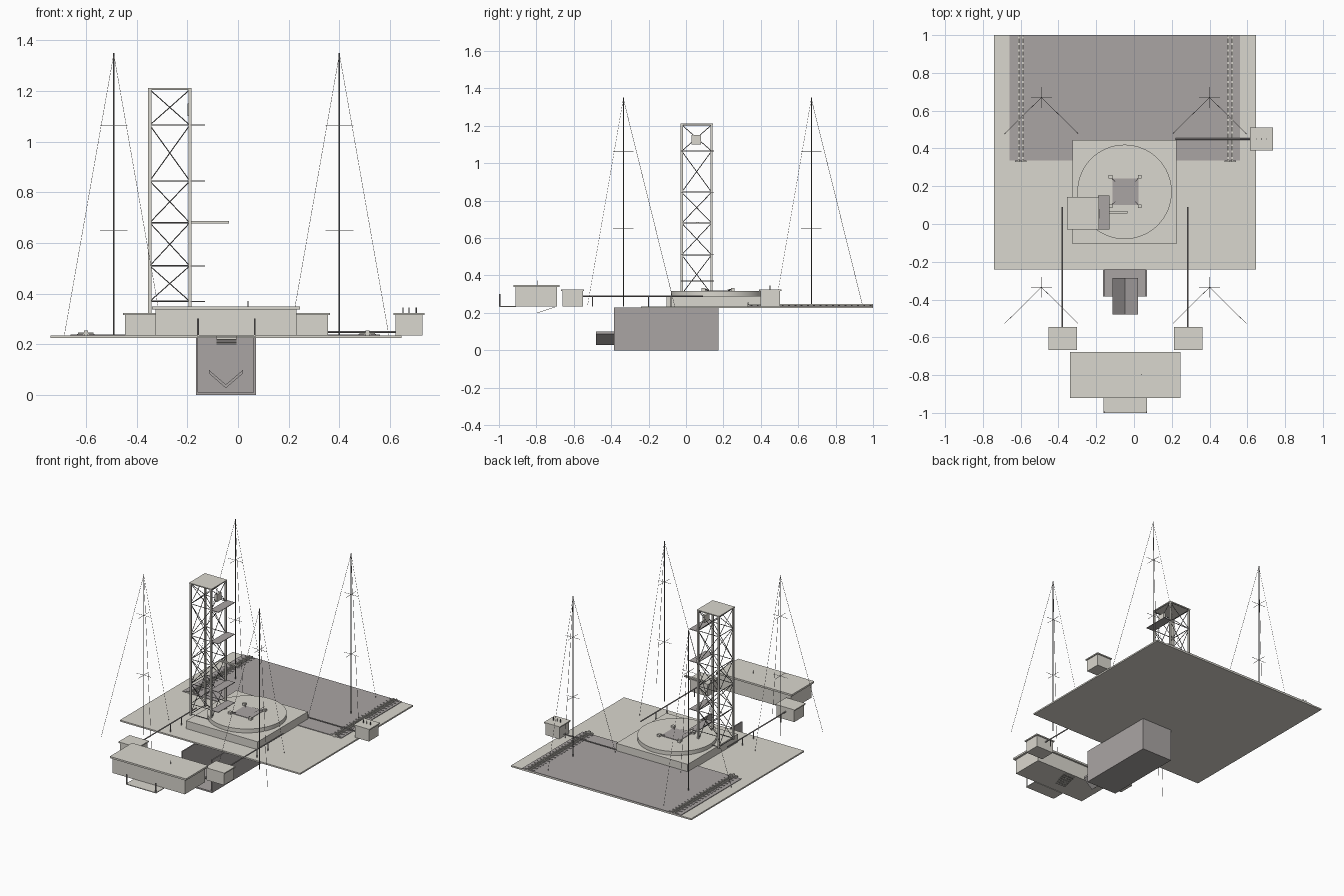
import bpy, bmesh
from mathutils import Vector

cube = bpy.data.objects.get("Cube")
if cube:
    bpy.data.objects.remove(cube, do_unlink=True)


def material(name, rgb):
    m = bpy.data.materials.new(name)
    m.use_nodes = True
    m.diffuse_color = (*rgb, 1)
    m.node_tree.nodes["Principled BSDF"].inputs["Base Color"].default_value = (*rgb, 1)
    return m


CONCRETE = material("pale concrete", (0.70, 0.68, 0.62))
ASPHALT = material("brown grey", (0.40, 0.375, 0.37))
STEEL = material("dark steel", (0.2, 0.195, 0.19))


class Part:
    """Collects boxes, rods and discs into one named object."""

    def __init__(self, name, mat):
        self.name, self.mat, self.bm = name, mat, bmesh.new()

    def box(self, x0, x1, y0, y1, z0, z1):
        verts = bmesh.ops.create_cube(self.bm, size=1)["verts"]
        for v in verts:
            v.co = Vector(((x0 + x1) / 2 + v.co.x * (x1 - x0),
                           (y0 + y1) / 2 + v.co.y * (y1 - y0),
                           (z0 + z1) / 2 + v.co.z * (z1 - z0)))
        return self

    def rod(self, a, b, r, sides=6):
        a, b = Vector(a), Vector(b)
        verts = bmesh.ops.create_cone(self.bm, cap_ends=True, segments=sides,
                                      radius1=r, radius2=r, depth=(b - a).length)["verts"]
        turn = (b - a).to_track_quat("Z", "Y")
        for v in verts:
            v.co = turn @ v.co + (a + b) / 2
        return self

    def done(self, smooth=False):
        mesh = bpy.data.meshes.new(self.name)
        self.bm.to_mesh(mesh)
        self.bm.free()
        mesh.materials.append(self.mat)
        ob = bpy.data.objects.new(self.name, mesh)
        bpy.context.collection.objects.link(ob)
        if smooth:
            bpy.ops.object.select_all(action="DESELECT")
            ob.select_set(True)
            bpy.context.view_layer.objects.active = ob
            bpy.ops.object.shade_smooth_by_angle()


GROUND = 0.235
PAD = 0.29

# Ground slab and paved rear apron
Part("ground_slab", CONCRETE).box(-0.74, 0.645, -0.24, 1, 0.225, GROUND).done()
Part("rear_apron", ASPHALT).box(-0.66, 0.56, 0.335, 1, 0.23, 0.239).done()

# Raised pad, round deck and launch mount
Part("pad_block", CONCRETE).box(-0.325, 0.225, -0.105, 0.445, GROUND, PAD).done()
Part("round_deck", CONCRETE).rod((-0.05, 0.17, PAD), (-0.05, 0.17, 0.317), 0.25, 64).done(True)
Part("mount_opening", ASPHALT).box(-0.115, 0.025, 0.1, 0.24, 0.316, 0.32).done()
clamps = Part("hold_down_clamps", CONCRETE)
arms = Part("clamp_arms", ASPHALT)
for sx in (-1, 1):
    for sy in (-1, 1):
        x, y = -0.047 + sx * 0.078, 0.172 + sy * 0.078
        clamps.box(x - 0.01, x + 0.01, y - 0.01, y + 0.01, 0.317, 0.332)
        arms.rod((x, y, 0.327), (x - sx * 0.025, y - sy * 0.025, 0.322), 0.003)
clamps.done()
arms.done()

# Flame trench: open at the front, and at the top beyond the slab
trench = Part("flame_trench", ASPHALT)
trench.box(-0.165, 0.07, -0.385, 0.175, 0, 0.01)
trench.box(-0.165, -0.157, -0.385, 0.175, 0.01, 0.228)
trench.box(0.062, 0.07, -0.385, 0.175, 0.01, 0.228)
trench.box(-0.157, 0.062, 0.167, 0.175, 0.01, 0.228)
trench.done()

# V-shaped flame deflector
deflector = Part("flame_deflector", ASPHALT)
profile = [(-0.115, 0.1), (-0.048, 0.042), (0.02, 0.1),
           (0.02, 0.086), (-0.048, 0.028), (-0.115, 0.086)]
rings = [[deflector.bm.verts.new((x, y, z)) for x, z in profile] for y in (-0.48, -0.285)]
for i in range(6):
    j = (i + 1) % 6
    deflector.bm.faces.new((rings[0][i], rings[0][j], rings[1][j], rings[1][i]))
for ring in rings:
    for a, b, c, d in ((0, 1, 4, 5), (1, 2, 3, 4)):
        deflector.bm.faces.new((ring[a], ring[b], ring[c], ring[d]))
bmesh.ops.recalc_face_normals(deflector.bm, faces=deflector.bm.faces)
deflector.done()

# Service tower
X0, X1, Y0, Y1, TOP = -0.348, -0.19, -0.023, 0.137, 1.205
legs = Part("tower_legs", CONCRETE)
braces = Part("tower_braces", STEEL)
levels = [0.3, 0.37, 0.51, 0.68, 0.845, 1.065, TOP]
side_levels = [levels[0]] + levels[2:]
for x in (X0, X1):
    for y in (Y0, Y1):
        legs.box(x - 0.006, x + 0.006, y - 0.006, y + 0.006, PAD, TOP)
for z in levels:
    for y in (Y0, Y1):
        braces.rod((X0, y, z), (X1, y, z), 0.0025)
for z in side_levels:
    for x in (X0, X1):
        braces.rod((x, Y0, z), (x, Y1, z), 0.0025)
for low, high in zip(levels[1:], levels[2:]):
    for y in (Y0, Y1):
        braces.rod((X0, y, low), (X1, y, high), 0.002)
        braces.rod((X0, y, high), (X1, y, low), 0.002)
for low, high in zip(side_levels, side_levels[1:]):
    for x in (X0, X1):
        braces.rod((x, Y0, low), (x, Y1, high), 0.002)
        braces.rod((x, Y0, high), (x, Y1, low), 0.002)
legs.done()
braces.done()
Part("tower_roof", CONCRETE).box(-0.355, -0.184, -0.03, 0.144, TOP, 1.212).done()

# Tower access platforms, swing arm and equipment box
platforms = Part("tower_platforms", ASPHALT)
for z in (0.37, 0.51, 0.845, 1.065):
    platforms.box(-0.19, -0.13, -0.03, 0.15, z - 0.002, z + 0.002)
platforms.done()
Part("swing_arm", CONCRETE).box(-0.19, -0.035, 0.055, 0.07, 0.677, 0.686).done()
Part("tower_equipment_box", CONCRETE).box(-0.2, -0.183, 0.03, 0.08, 1.1, 1.15).done()

# Four guyed masts with cross bars
masts = Part("lightning_masts", STEEL)
bars = Part("mast_cross_bars", ASPHALT)
wires = Part("guy_wires", ASPHALT)
for x in (-0.49, 0.4):
    for y in (-0.335, 0.67):
        masts.rod((x, y, GROUND), (x, y, 1.35), 0.003, 8)
        for z in (0.65, 1.065):
            bars.rod((x - 0.055, y, z), (x + 0.055, y, z), 0.0013)
            bars.rod((x, y - 0.055, z), (x, y + 0.055, z), 0.0013)
        for dx, dy in ((-0.195, -0.192), (0.195, -0.192), (0, 0.275)):
            wires.rod((x, y, 1.345), (x + dx, y + dy, GROUND), 0.001, 4)
masts.done()
bars.done()
wires.done()

# Rail tracks on the apron
rails = Part("track_rails", CONCRETE)
ties = Part("track_ties", ASPHALT)
stops = Part("track_end_stops", CONCRETE)
for x in (-0.6, 0.51):
    for s in (-1, 1):
        rails.box(x + s * 0.01 - 0.004, x + s * 0.01 + 0.004, 0.335, 1, 0.239, 0.247)
    for i in range(20):
        y = 0.35 + i * 0.0335
        ties.box(x - 0.035, x + 0.035, y - 0.005, y + 0.005, 0.238, 0.242)
    stops.box(x - 0.03, x + 0.03, 0.328, 0.337, 0.241, 0.248)
    stops.box(x - 0.008, x + 0.008, 0.328, 0.337, GROUND, 0.256)
rails.done()
ties.done()
stops.done()

# Control building with roof, aerial, front deck and steps
Part("control_building", CONCRETE).box(-0.325, 0.23, -0.912, -0.69, GROUND, 0.338).done()
Part("control_roof", CONCRETE).box(-0.34, 0.245, -0.922, -0.677, 0.338, 0.35).done()
Part("roof_aerial", STEEL).rod((0.04, -0.795, 0.35), (0.04, -0.795, 0.372), 0.002).done()
Part("front_deck", CONCRETE).box(-0.162, 0.07, -1, -0.91, 0.232, 0.237).done()
posts = Part("deck_posts", ASPHALT)
for x in (-0.158, 0.066):
    posts.rod((x, -0.996, GROUND), (x, -0.996, 0.302), 0.004)
posts.done()
steps = Part("entry_steps", CONCRETE)
for i in range(6):
    y = -0.7 - i * 0.016
    steps.box(-0.085, -0.005, y - 0.016, y, 0.228 - i * 0.0055, 0.232 - i * 0.0055)
steps.done()

# Tank houses with feed pipes and pipe legs
houses = Part("tank_houses", CONCRETE)
pipes = Part("feed_pipes", ASPHALT)
for x, pipe_x in ((-0.378, -0.38), (0.287, 0.285)):
    houses.box(x - 0.067, x + 0.067, -0.66, -0.552, GROUND, 0.316)
    houses.box(x - 0.075, x + 0.075, -0.667, -0.545, 0.316, 0.324)
    pipes.rod((pipe_x, -0.56, PAD), (pipe_x, 0.09, PAD), 0.004, 8)
    for y in (-0.5, -0.2, -0.08):
        pipes.rod((pipe_x, y, GROUND), (pipe_x, y, PAD), 0.003)
houses.done()

# Pump house beside the slab, with vents and its pipe
Part("pump_house", CONCRETE).box(0.622, 0.728, 0.397, 0.503, GROUND, 0.316).done()
Part("pump_house_roof", CONCRETE).box(0.614, 0.736, 0.39, 0.51, 0.316, 0.324).done()
vents = Part("pump_house_vents", STEEL)
for x in (0.65, 0.675, 0.703):
    vents.rod((x, 0.45, 0.32), (x, 0.45, 0.345), 0.0025)
vents.done()
pipes.rod((0.22, 0.45, 0.25), (0.625, 0.45, 0.25), 0.004, 8)
pipes.done(True)
